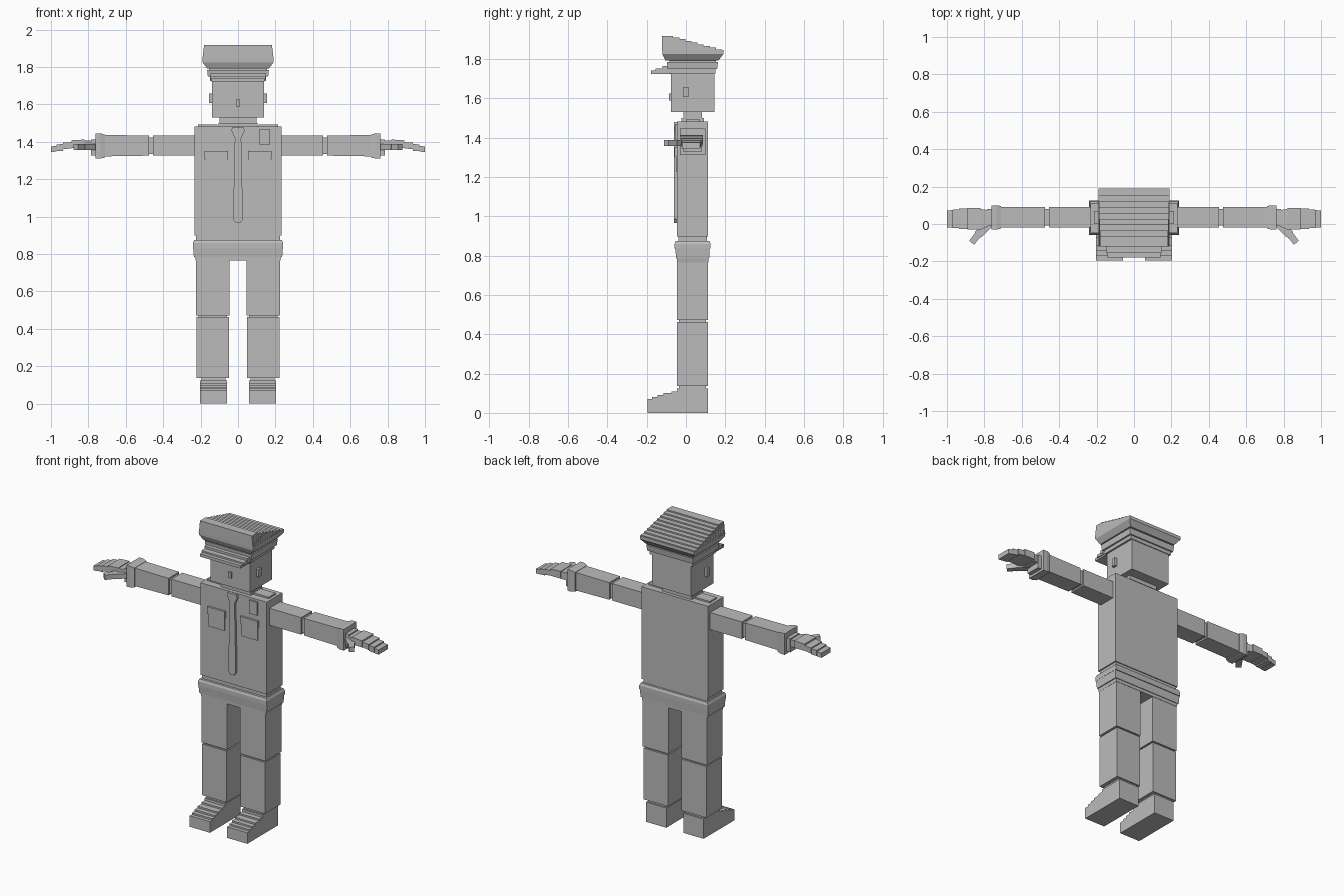
import bpy, bmesh, math
from mathutils import Vector

grey = bpy.data.materials.new("plain_grey")
grey.diffuse_color = (0.5, 0.5, 0.5, 1)


def finish(name, bm):
    bmesh.ops.recalc_face_normals(bm, faces=bm.faces)
    me = bpy.data.meshes.new(name)
    bm.to_mesh(me)
    bm.free()
    me.materials.append(grey)
    ob = bpy.data.objects.new(name, me)
    bpy.context.collection.objects.link(ob)
    return ob


def mirror(ob):
    ob.modifiers.new("mirror", 'MIRROR').use_axis[0] = True
    return ob


def loft(name, rings):
    """Closed solid through rings of points."""
    bm = bmesh.new()
    vs = [[bm.verts.new(p) for p in r] for r in rings]
    n = len(vs[0])
    for a, b in zip(vs, vs[1:]):
        for i in range(n):
            bm.faces.new((a[i], a[(i + 1) % n], b[(i + 1) % n], b[i]))
    bm.faces.new(vs[0])
    bm.faces.new(vs[-1])
    return finish(name, bm)


def stack(name, levels):
    """Rectangular levels (z, half_x, y0, y1), centred on x."""
    return loft(name, [[(-hx, y0, z), (hx, y0, z), (hx, y1, z), (-hx, y1, z)]
                       for z, hx, y0, y1 in levels])


def sleeve(name, levels):
    """Rectangular sections along x (x, y0, y1, z0, z1), mirrored."""
    return mirror(loft(name, [[(x, y0, z0), (x, y1, z0), (x, y1, z1), (x, y0, z1)]
                              for x, y0, y1, z0, z1 in levels]))


def box(name, x0, x1, y0, y1, z0, z1):
    return loft(name, [[(x0, y0, z), (x1, y0, z), (x1, y1, z), (x0, y1, z)]
                       for z in (z0, z1)])


def extrude_x(name, profile, x0, x1):
    return loft(name, [[(x, y, z) for y, z in profile] for x in (x0, x1)])


# Shoes with a stepped instep
steps = [(-0.195, 0.07), (-0.172, 0.08), (-0.145, 0.09), (-0.115, 0.1),
         (-0.075, 0.11), (-0.045, 0.125)]
prof = [(0.112, 0), (-0.195, 0)]
for i, (y, z) in enumerate(steps):
    if i:
        prof.append((y, steps[i - 1][1]))
    prof.append((y, z))
prof.append((0.112, 0.125))
mirror(extrude_x("shoe", prof, 0.06, 0.202))

# Legs
mirror(box("ankle", 0.068, 0.196, -0.035, 0.102, 0.12, 0.145))
mirror(box("lower_leg", 0.048, 0.221, -0.045, 0.112, 0.138, 0.463))
mirror(box("knee_gap", 0.058, 0.212, -0.035, 0.102, 0.46, 0.475))
mirror(box("upper_leg", 0.046, 0.225, -0.045, 0.112, 0.472, 0.77))

# Hips with belt folds
stack("hips", [(0.765, 0.226, -0.047, 0.114), (0.785, 0.23, -0.047, 0.114),
               (0.785, 0.236, -0.05, 0.118), (0.835, 0.24, -0.054, 0.12),
               (0.835, 0.241, -0.058, 0.125), (0.86, 0.241, -0.058, 0.125),
               (0.875, 0.234, -0.052, 0.119), (0.875, 0.225, -0.037, 0.106),
               (0.905, 0.225, -0.037, 0.106)])

# Torso and shoulder straps
box("torso", -0.233, 0.233, -0.045, 0.112, 0.898, 1.482)
mirror(box("shoulder_strap", 0.11, 0.215, 0.0, 0.07, 1.48, 1.492))

# Tie: outline extruded from the chest
half = [(0.012, 0.965), (0.026, 0.985), (0.025, 1.05), (0.017, 1.42),
        (0.036, 1.46), (0.03, 1.48)]
tie = [(x, z) for x, z in half] + [(-x, z) for x, z in reversed(half)]
loft("tie", [[(x, y, z) for x, z in tie] for y in (-0.06, -0.04)])

# Chest pockets and badge
mirror(box("pocket", 0.06, 0.172, -0.052, -0.04, 1.225, 1.345))
mirror(box("pocket_flap", 0.054, 0.178, -0.058, -0.04, 1.305, 1.35))
box("badge", 0.115, 0.172, -0.056, -0.04, 1.385, 1.468)

# Arms
sleeve("upper_arm", [(0.22, -0.018, 0.09, 1.326, 1.434), (0.455, -0.018, 0.09, 1.326, 1.434)])
sleeve("elbow_gap", [(0.45, -0.008, 0.08, 1.336, 1.424), (0.49, -0.008, 0.08, 1.336, 1.424)])
sleeve("forearm", [(0.475, -0.018, 0.09, 1.326, 1.434), (0.72, -0.018, 0.09, 1.322, 1.436)])
sleeve("cuff", [(0.71, -0.024, 0.096, 1.316, 1.438), (0.735, -0.03, 0.1, 1.311, 1.445),
                (0.762, -0.03, 0.1, 1.311, 1.445)])

# Hands: stepped mitten and angled thumb
sleeve("wrist", [(0.75, -0.012, 0.08, 1.326, 1.412), (0.787, -0.012, 0.08, 1.326, 1.412)])
sleeve("hand", [(0.78, -0.012, 0.074, 1.36, 1.405), (0.82, -0.03, 0.08, 1.362, 1.408),
                (0.82, -0.03, 0.086, 1.366, 1.412), (0.89, -0.03, 0.086, 1.366, 1.408),
                (0.89, -0.026, 0.084, 1.365, 1.398), (0.935, -0.026, 0.084, 1.36, 1.395),
                (0.935, -0.022, 0.078, 1.352, 1.388), (0.97, -0.022, 0.076, 1.35, 1.386),
                (0.97, -0.02, 0.074, 1.348, 1.378), (1.0, -0.02, 0.072, 1.345, 1.375)])
path = [(Vector((0.775, 0.0)), 0.022), (Vector((0.835, -0.058)), 0.022),
        (Vector((0.835, -0.058)), 0.018), (Vector((0.868, -0.1)), 0.017)]
side = Vector((0.74, 0.67))
rings = []
for c, w in path:
    a, b = c - side * w, c + side * w
    rings.append([(a.x, a.y, 1.357), (b.x, b.y, 1.357), (b.x, b.y, 1.388), (a.x, a.y, 1.388)])
mirror(loft("thumb", rings))

# Neck, head, nose and ears
stack("neck", [(1.475, 0.105, -0.022, 0.092), (1.5, 0.105, -0.022, 0.092),
               (1.5, 0.1, -0.012, 0.082), (1.54, 0.1, -0.012, 0.082)])
box("head", -0.138, 0.138, -0.076, 0.145, 1.53, 1.74)
box("nose", -0.011, 0.011, -0.086, -0.07, 1.588, 1.625)
mirror(box("ear", 0.13, 0.155, -0.014, 0.012, 1.607, 1.658))

# Cap band, visor and crown
stack("cap_band", [(1.725, 0.15, -0.085, 0.15), (1.748, 0.15, -0.085, 0.15),
                   (1.748, 0.161, -0.094, 0.158), (1.785, 0.165, -0.098, 0.163),
                   (1.785, 0.155, -0.085, 0.152), (1.8, 0.155, -0.085, 0.152)])
box("visor_base", -0.15, 0.15, -0.12, -0.07, 1.742, 1.764)
box("visor_middle", -0.148, 0.148, -0.155, -0.07, 1.732, 1.75)
box("visor_tip", -0.142, 0.142, -0.178, -0.07, 1.722, 1.74)
stack("crown", [(1.792, 0.165, -0.105, 0.165), (1.825, 0.19, -0.12, 0.19),
                (1.845, 0.191, -0.121, 0.19)])
N = 9
for i in range(N):
    z = 1.84 + 0.0086 * i
    box("crown_step_%d" % (i + 1), -0.19 + 0.001 * i, 0.19 - 0.001 * i,
        -0.121, 0.183 - 0.031 * i, z, z + 0.0086)
